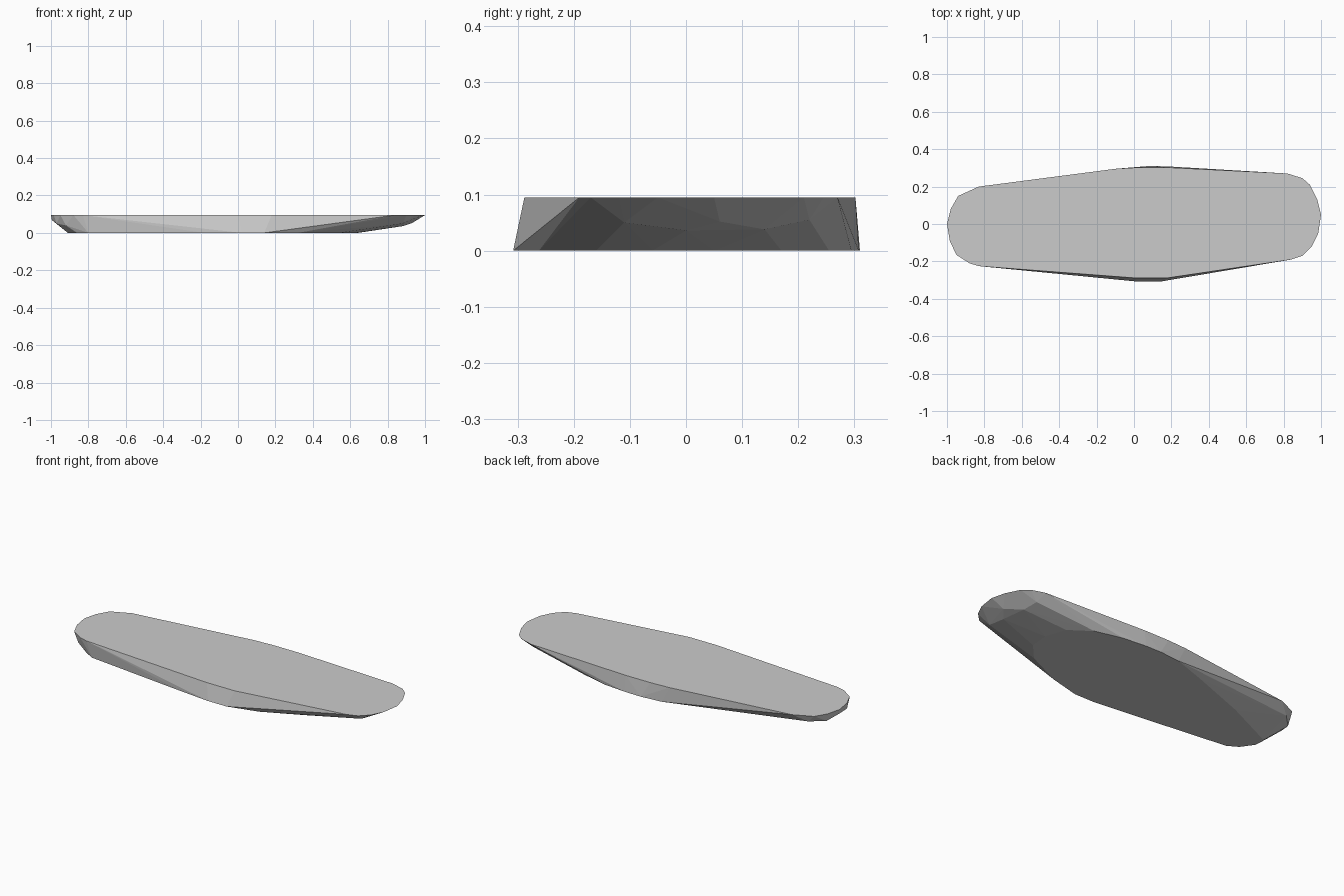
import bpy
import bmesh
import math

TOP = 0.095

# Flat upper rim of the slab
rim = [(-1, 0), (-0.98, 0.08), (-0.94, 0.15), (-0.83, 0.20), (-0.1, 0.295),
       (0.02, 0.302), (0.18, 0.302), (0.82, 0.27), (0.9, 0.245), (0.94, 0.21),
       (0.98, 0.13), (1, 0.05), (0.985, -0.05), (0.95, -0.12), (0.9, -0.17),
       (0.84, -0.19), (0.18, -0.288), (0, -0.288), (-0.83, -0.225),
       (-0.88, -0.21), (-0.95, -0.165), (-0.985, -0.09)]

# Smaller flat underside, tapering toward both ends
base = [(-0.9, -0.04), (-0.6, 0.10), (-0.25, 0.23), (-0.05, 0.298), (0.08, 0.31),
        (0.18, 0.308), (0.32, 0.295), (0.48, 0.255), (0.6, 0.17), (0.64, 0.05),
        (0.63, -0.06), (0.54, -0.16), (0.32, -0.262), (0.14, -0.308),
        (0.02, -0.308), (-0.18, -0.287), (-0.8, -0.215), (-0.86, -0.18),
        (-0.91, -0.11)]

# Rounded shoulders at the two ends
shoulders = [(-0.995, 0, 0.068), (-0.97, 0.08, 0.05), (-0.90, 0.15, 0.055),
             (-0.97, -0.11, 0.05), (-0.92, -0.17, 0.04),
             (0.93, 0.06, 0.052), (0.88, 0.0, 0.036), (0.86, 0.14, 0.038),
             (0.88, -0.11, 0.05), (0.84, 0.22, 0.055)]

material = bpy.data.materials.new("plain grey")
material.diffuse_color = (0.6, 0.6, 0.6, 1)

# Wrap the levels in one faceted shell
bm = bmesh.new()
points = [(x, y, TOP) for x, y in rim] + [(x, y, 0) for x, y in base] + shoulders
for p in points:
    bm.verts.new(p)
hull = bmesh.ops.convex_hull(bm, input=bm.verts[:])
loose = [v for v in bm.verts if not v.link_faces]
bmesh.ops.delete(bm, geom=loose, context='VERTS')
bmesh.ops.dissolve_limit(bm, angle_limit=math.radians(0.5),
                         verts=bm.verts[:], edges=bm.edges[:])
bmesh.ops.recalc_face_normals(bm, faces=bm.faces[:])

mesh = bpy.data.meshes.new("slab")
bm.to_mesh(mesh)
bm.free()
mesh.materials.append(material)
slab = bpy.data.objects.new("slab", mesh)
bpy.context.collection.objects.link(slab)
